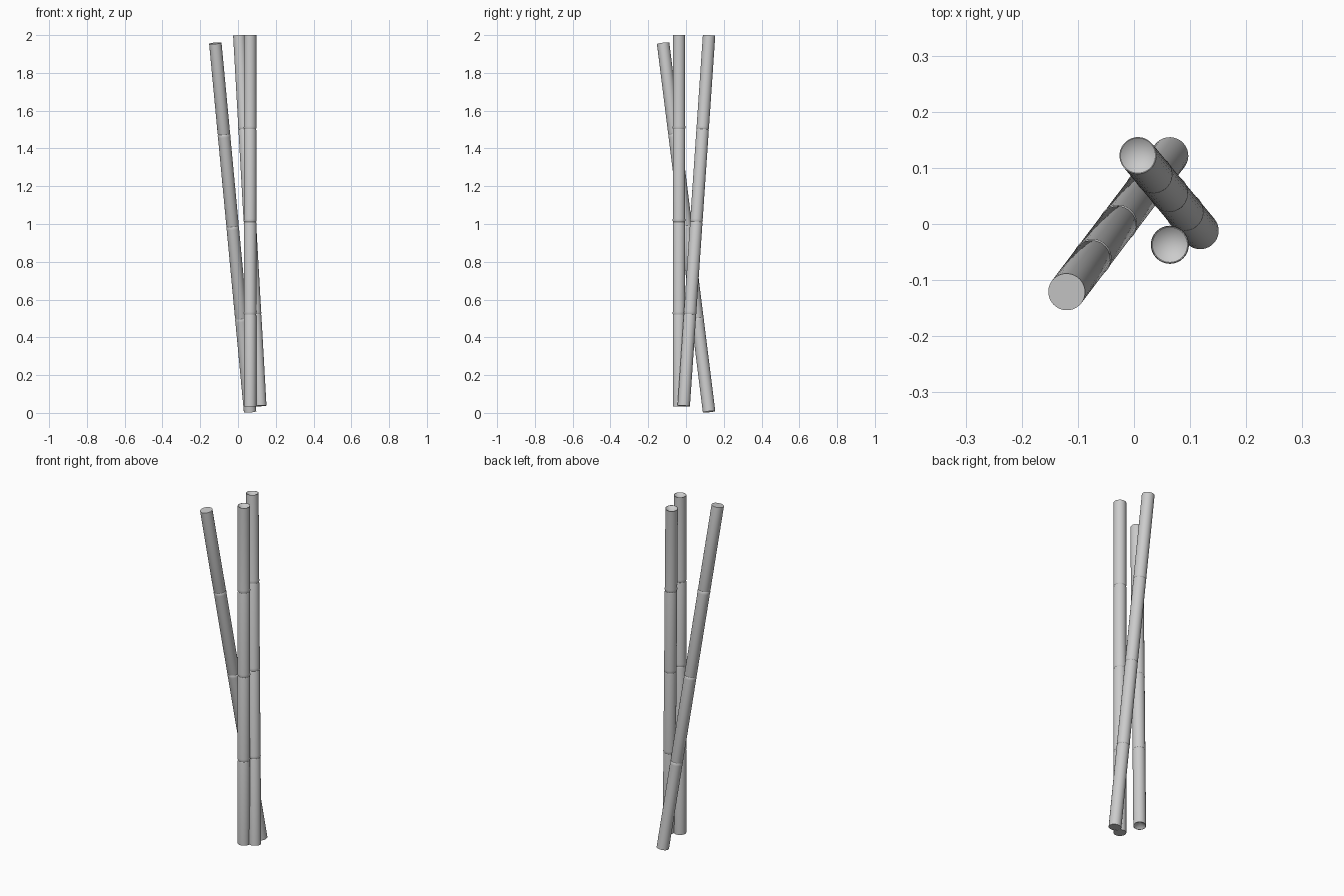
import bpy
import bmesh
import math
from mathutils import Vector

if "Cube" in bpy.data.objects:
    bpy.data.objects.remove(bpy.data.objects["Cube"], do_unlink=True)

RADIUS = 0.033
SIDES = 32

grey = bpy.data.materials.new("plain_grey")
grey.use_nodes = True
grey.diffuse_color = (0.6, 0.6, 0.6, 1)
grey.node_tree.nodes["Principled BSDF"].inputs["Base Color"].default_value = (0.6, 0.6, 0.6, 1)


def cane_profile(length):
    """Radius and height pairs from the closed end to the hollow end."""
    points = [(0, 0), (RADIUS, 0)]
    for joint in (0.25, 0.5, 0.75):
        z = length * joint
        points += [(RADIUS, z - 0.012), (RADIUS * 0.95, z - 0.006),
                   (RADIUS * 1.03, z), (RADIUS, z + 0.01)]
    # shallow hollow in the end
    points += [(RADIUS, length), (RADIUS * 0.95, length), (0, length - 0.025)]
    return points


def make_cane(name, closed_end, hollow_end):
    """Lathe a jointed cane and lay it between two points."""
    start, end = Vector(closed_end), Vector(hollow_end)
    axis = end - start
    bm = bmesh.new()
    verts = [bm.verts.new((r, 0, z)) for r, z in cane_profile(axis.length)]
    edges = [bm.edges.new(pair) for pair in zip(verts, verts[1:])]
    bmesh.ops.spin(bm, geom=verts + edges, cent=(0, 0, 0), axis=(0, 0, 1),
                   angle=math.tau, steps=SIDES)
    bmesh.ops.remove_doubles(bm, verts=bm.verts, dist=0.0001)
    bmesh.ops.recalc_face_normals(bm, faces=bm.faces)
    mesh = bpy.data.meshes.new(name)
    bm.to_mesh(mesh)
    bm.free()
    mesh.materials.append(grey)
    cane = bpy.data.objects.new(name, mesh)
    bpy.context.collection.objects.link(cane)
    cane.location = start
    cane.rotation_euler = axis.to_track_quat("Z", "Y").to_euler()
    bpy.ops.object.select_all(action="DESELECT")
    cane.select_set(True)
    bpy.context.view_layer.objects.active = cane
    bpy.ops.object.shade_smooth_by_angle(angle=math.radians(35))


# One upright cane, one leaning back, one leaning forward upside down
make_cane("upright_cane", (0.064, -0.037, 0.035), (0.064, -0.037, 2.0))
make_cane("back_leaning_cane", (0.118, -0.012, 0.037), (0.007, 0.122, 1.998))
make_cane("front_leaning_cane", (-0.12, -0.121, 1.957), (0.064, 0.122, 0.006))
